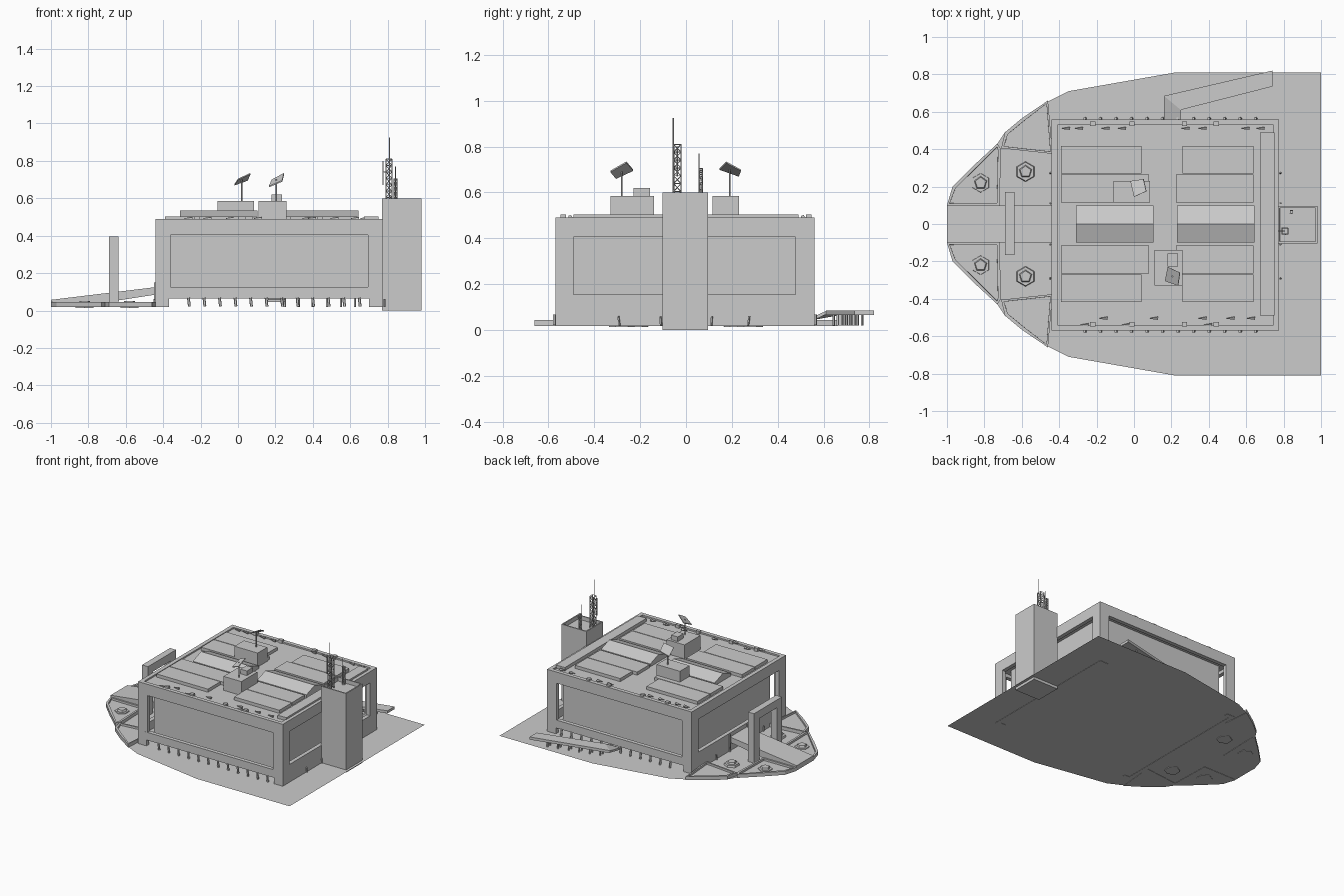
import bpy, bmesh, math
from mathutils import Vector

if "Cube" in bpy.data.objects:
    bpy.data.objects.remove(bpy.data.objects["Cube"])

grey = bpy.data.materials.new("concrete_grey")
grey.diffuse_color = (0.6, 0.6, 0.6, 1)
grey.use_nodes = True
grey.node_tree.nodes["Principled BSDF"].inputs["Base Color"].default_value = grey.diffuse_color


def finish(name, bm):
    bmesh.ops.recalc_face_normals(bm, faces=bm.faces)
    me = bpy.data.meshes.new(name)
    bm.to_mesh(me)
    bm.free()
    me.materials.append(grey)
    ob = bpy.data.objects.new(name, me)
    bpy.context.collection.objects.link(ob)
    return ob


def add_box(bm, x0, x1, y0, y1, z0, z1):
    vs = bmesh.ops.create_cube(bm, size=1)["verts"]
    for v in vs:
        v.co = Vector(((x0 + x1) / 2 + v.co.x * (x1 - x0),
                       (y0 + y1) / 2 + v.co.y * (y1 - y0),
                       (z0 + z1) / 2 + v.co.z * (z1 - z0)))


def boxes(name, *dims):
    bm = bmesh.new()
    for d in dims:
        add_box(bm, *d)
    return finish(name, bm)


def slab(name, pts, offset, rim=0, drop=0):
    """Polygon extruded by offset, optionally with a sunken top inside a rim."""
    bm = bmesh.new()
    f = bm.faces.new([bm.verts.new(p) for p in pts])
    ext = bmesh.ops.extrude_face_region(bm, geom=[f])["geom"]
    bmesh.ops.translate(bm, vec=offset, verts=[g for g in ext if isinstance(g, bmesh.types.BMVert)])
    bmesh.ops.recalc_face_normals(bm, faces=bm.faces)
    if rim:
        top = max(bm.faces, key=lambda q: q.calc_center_median().z)
        bmesh.ops.inset_region(bm, faces=[top], thickness=rim)
        bmesh.ops.inset_region(bm, faces=[top], thickness=0.0005, depth=-drop)
    return finish(name, bm)


def add_rod(bm, a, b, r, r2=None, n=5):
    a, b = Vector(a), Vector(b)
    d = b - a
    vs = bmesh.ops.create_cone(bm, cap_ends=True, segments=n, radius1=r,
                               radius2=r if r2 is None else r2, depth=d.length)["verts"]
    rot = Vector((0, 0, 1)).rotation_difference(d)
    for v in vs:
        v.co = rot @ v.co + (a + b) / 2


def rods(name, *items):
    bm = bmesh.new()
    for it in items:
        add_rod(bm, *it)
    return finish(name, bm)


def lattice(name, cx, cy, z0, z1, w, steps):
    bm = bmesh.new()
    c = [(cx - w, cy - w), (cx + w, cy - w), (cx + w, cy + w), (cx - w, cy + w)]
    h = (z1 - z0) / steps
    for i in range(4):
        p, q = c[i], c[(i + 1) % 4]
        add_rod(bm, (*p, z0), (*p, z1), 0.003)
        for k in range(steps):
            a, b = (p, q) if k % 2 else (q, p)
            add_rod(bm, (*a, z0 + k * h), (*b, z0 + (k + 1) * h), 0.002, None, 4)
            add_rod(bm, (*p, z0 + (k + 1) * h), (*q, z0 + (k + 1) * h), 0.002, None, 4)
    return finish(name, bm)


# Ground apron: a single thin sheet
half = [(1, .81), (.22, .81), (-.35, .71), (-.46, .655), (-.69, .49), (-.73, .43),
        (-.86, .31), (-.97, .2), (-1, .1)]
bm = bmesh.new()
bm.faces.new([bm.verts.new((x, y, .02)) for x, y in half + [(x, -y) for x, y in half[::-1]]])
finish("apron", bm)

# Raised planters and hexagonal pads on the nose
nose = [(-1, .1), (-.97, .2), (-.86, .31), (-.73, .43), (-.71, .4), (-.72, .1)]
wing = [(-.71, .405), (-.69, .49), (-.6, .565), (-.46, .66), (-.435, .375)]
for s, tag in ((1, "back"), (-1, "front")):
    for nm, pts in (("nose", nose), ("wing", wing)):
        slab(f"{nm}_planter_{tag}", [(x, s * y, .018) for x, y in pts], (0, 0, .027), .018, .015)
    bm = bmesh.new()
    for x, y in ((-.82, .22), (-.58, .28)):
        add_rod(bm, (x, s * y, .014), (x, s * y, .035), .056, .05, 6)
        add_rod(bm, (x, s * y, .035), (x, s * y, .05), .036, .03, 5)
    finish(f"hexagon_pads_{tag}", bm)

# Entry ramp and gate
slab("entry_ramp", [(-1, -.1, .02), (-1, -.1, .057), (-.44, -.1, .125), (-.44, -.1, .085), (-.7, -.1, .045),
                    (-.75, -.1, .02)], (0, .2, 0))
boxes("gate", (-.69, -.64, -.165, -.105, .02, .395), (-.69, -.64, .105, .17, .02, .395),
      (-.69, -.64, -.105, .105, .335, .395))

# Main hall: open frame walls around a recessed inner block
X0, X1, Y0, Y1, T = -.44, .775, -.57, .56, .03
for nm, a, b in (("front", Y0, Y0 + T), ("back", Y1 - T, Y1)):
    boxes(f"wall_{nm}", (X0, X1, a, b, .065, .125), (X0, X1, a, b, .405, .49),
          (X0, -.36, a, b, .125, .405), (.695, X1, a, b, .125, .405),
          (X0, -.37, a, b, .018, .065), (.70, X1, a, b, .018, .065))
for nm, a, b in (("left", X0, X0 + T), ("right", X1 - T, X1)):
    boxes(f"wall_{nm}", (a, b, Y0 + T, Y1 - T, .018, .155), (a, b, Y0 + T, Y1 - T, .405, .49),
          (a, b, Y0 + T, -.49, .155, .405), (a, b, .478, Y1 - T, .155, .405))
boxes("inner_block", (-.362, .697, -.492, .48, .066, .47))
boxes("floor_slab", (X0 + T, X1 - T, Y0 + T, Y1 - T, .066, .09))
boxes("roof_slab", (X0 + .015, X1 - .015, Y0 + .015, Y1 - .015, .43, .479))

# Foundation stubs along both long sides
for nm, y in (("front", Y0 - .004), ("back", Y1 + .004)):
    rods(f"stubs_{nm}", *[((-.26 + i * .083, y, .022), (-.265 + i * .083, y, .068), .008)
                          for i in range(12)])
rods("side_bollards", *[((x, y, .02), (x, y * 1.02, .06), .005) for x in (X0 - .008, X1 + .008)
                        for y in (-.29, -.11, .11, .27)])

# Roof panels, end strip and gabled skylights
panels = []
for s in (1, -1):
    for x0, x1, y0, y1 in ((-.39, .04, .27, .418), (-.39, .08, .115, .265),
                           (.26, .64, .27, .418), (.225, .64, .115, .265)):
        panels.append((x0, x1, min(s * y0, s * y1), max(s * y0, s * y1), .475, .503))
boxes("roof_panels", *panels)
boxes("roof_strip", (.675, .75, -.49, .49, .475, .503))
for nm, x0, x1 in (("left", -.31, .105), ("right", .23, .645)):
    slab(f"skylight_{nm}", [(x0, -.1, .475), (x0, -.1, .5), (x0, 0, .535), (x0, .1, .5), (x0, .1, .475)],
         (x1 - x0, 0, 0))

# Roof huts and tilted dish panels on poles
boxes("hut_back", (-.11, .085, .115, .23, .475, .585))
boxes("hut_front", (.11, .26, -.33, -.14, .475, .585), (.18, .235, -.228, -.158, .585, .62))
rods("dish_poles", ((.02, .19, .58), (.02, .19, .70), .004), ((.205, -.28, .58), (.205, -.28, .70), .004))
slab("dish_back", [(-.02, .23, .675), (.05, .24, .70), (.065, .175, .735), (0, .145, .705)], (.002, 0, -.006))
slab("dish_front", [(.18, -.23, .70), (.245, -.26, .735), (.235, -.33, .695), (.165, -.305, .665)],
     (.002, 0, -.006))

# Small boxes and lamps along the roof edge
boxes("edge_boxes", *[(x - .014, x + .014, y - .012, y + .012, .478, .503)
                      for y in (.535, -.535) for x in (-.22, -.01, .27, .44)])
rods("edge_lamps", *[((x + .018, y, .492), (x - .025, y, .492), .01, .002)
                     for y, xs in ((.51, (-.36, -.29, -.15, -.06, .28, .37, .6, .68)),
                                   (-.505, (-.16, .11, .37, .52, .63)),
                                   (-.54, (-.26, -.04, .4))) for x in xs])

# Tower with sunken top
slab("tower", [(.77, -.103, 0), (.98, -.103, 0), (.98, .095, 0), (.77, .095, 0)], (0, 0, .6), .013, .03)

# Masts and whip aerials on the tower
lattice("mast_tall", .807, -.038, .57, .81, .016, 7)
lattice("mast_short", .842, .065, .57, .705, .007, 5)
rods("whip_aerials", ((.81, -.056, .57), (.81, -.056, .925), .003), ((.842, .056, .57), (.842, .056, .77), .002),
     ((.775, -.038, .67), (.775, -.038, .80), .003), ((.775, -.038, .74), (.807, -.038, .74), .002))

# Side walkway: short slope, then a long level deck on posts
slab("walkway_slope", [(.16, .56, .06), (.25, .56, .06), (.25, .61, .083), (.16, .685, .083)], (0, 0, -.015))
slab("walkway_deck", [(.25, .61, .065), (.74, .735, .065), (.74, .82, .065), (.16, .685, .065)], (0, 0, .02))
rods("walkway_posts", *[((.25 + i * .075, .655 + i * .019 + d, .02), (.25 + i * .075, .655 + i * .019 + d, .067), .006)
                        for i in range(6) for d in (-.012, .018)])

# Doorway surround where the entry ramp meets the hall
boxes("entry_doorway", (-.448, -.43, -.11, -.1, .02, .15), (-.448, -.43, .1, .11, .02, .15))
